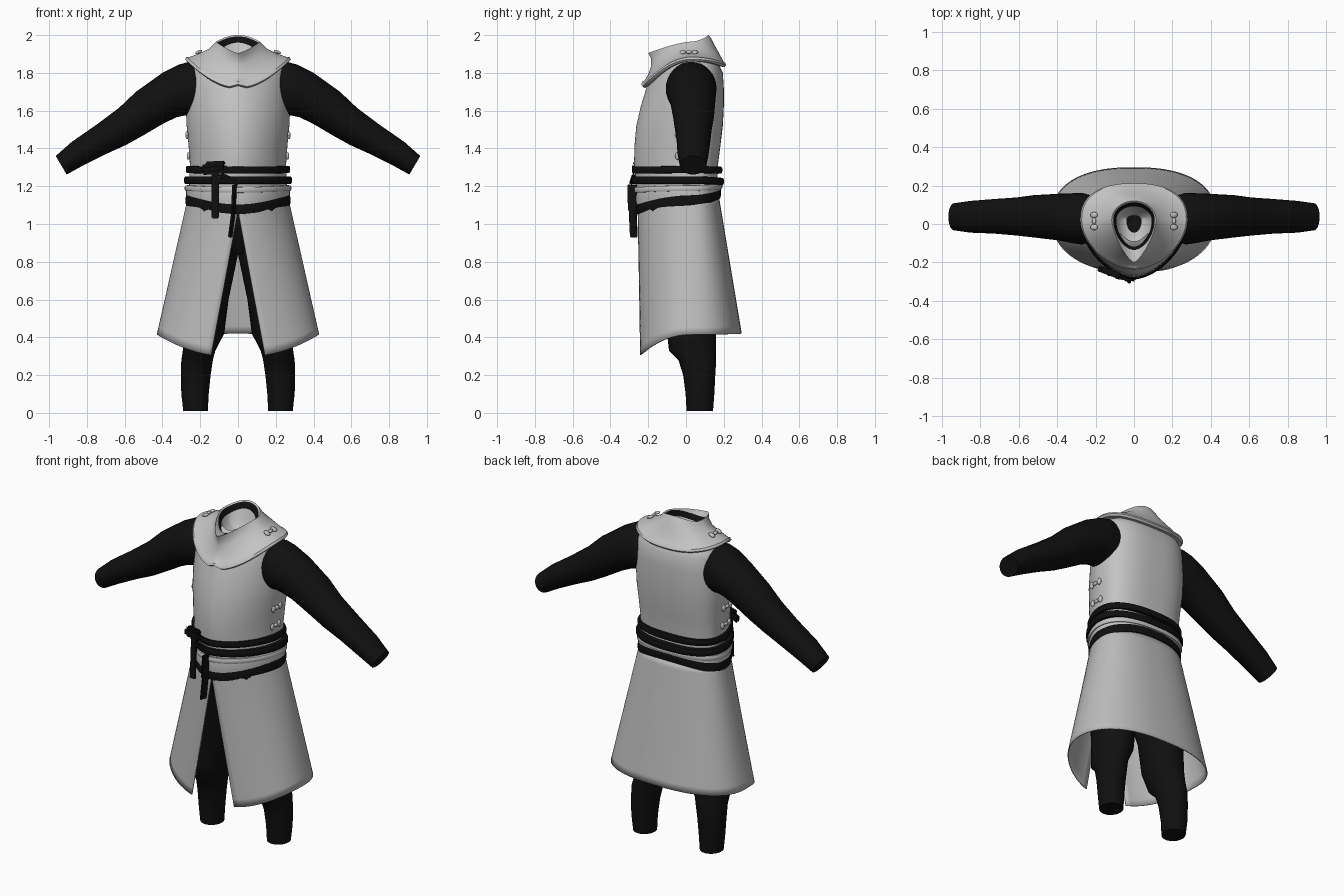
import bpy, bmesh, math
from mathutils import Matrix, Vector

if "Cube" in bpy.data.objects:
    bpy.data.objects.remove(bpy.data.objects["Cube"])


def material(name, value):
    m = bpy.data.materials.new(name)
    m.use_nodes = True
    col = (value, value, value, 1)
    m.diffuse_color = col
    bsdf = m.node_tree.nodes["Principled BSDF"]
    bsdf.inputs["Base Color"].default_value = col
    bsdf.inputs["Roughness"].default_value = 0.8
    return m


PALE = material("pale cloth", 0.55)
SKIRT = material("skirt cloth", 0.5)
BLACK = material("black cloth", 0.005)
SEG = 64


def finish(name, bm, mats, angle=40):
    """Turn a bmesh into a smooth shaded object."""
    bmesh.ops.recalc_face_normals(bm, faces=bm.faces)
    me = bpy.data.meshes.new(name)
    bm.to_mesh(me)
    bm.free()
    for m in mats:
        me.materials.append(m)
    me.shade_smooth()
    me.set_sharp_from_angle(angle=math.radians(angle))
    ob = bpy.data.objects.new(name, me)
    bpy.context.collection.objects.link(ob)
    return ob


def power(v, n):
    return math.copysign(abs(v) ** (2 / n), v)


def point(t, hw, yf, yb, zf, zs, zb, nf=1.8, nb=2.4, yc=0.02):
    """Point on a body section whose front, side and back heights differ."""
    c, s = math.cos(t), math.sin(t)
    n, y, z = (nf, yf, zf) if s < 0 else (nb, yb, zb)
    return Vector((hw * power(c, n), yc + (y - yc) * abs(power(s, n)), zs + (z - zs) * s * s))


def ring(*args, notch=0, **kw):
    pts = [point(math.tau * i / SEG, *args, **kw) for i in range(SEG)]
    for p in pts:
        if p.y < 0:
            p.z += notch * math.exp(-(p.x / 0.03) ** 2)
    return pts


def loft(name, rings, mats, pick=None, cap=(False, False), wrap=False, closed=True):
    """Skin a list of point rings; pick gives a material index per band."""
    bm = bmesh.new()
    rows = [[bm.verts.new(p) for p in r] for r in rings]
    pairs = list(zip(rows, rows[1:])) + ([(rows[-1], rows[0])] if wrap else [])
    for k, (a, b) in enumerate(pairs):
        n = len(a)
        for i in range(n if closed else n - 1):
            j = (i + 1) % n
            f = bm.faces.new((a[i], a[j], b[j], b[i]))
            f.material_index = pick[k] if pick else 0
    for want, row in zip(cap, (rows[0], rows[-1])):
        if want:
            bm.faces.new(row).material_index = len(mats) - 1
    return finish(name, bm, mats)


def band(name, mat, hw, yf, yb, zf, zs, zb, half, thick, nf=1.7):
    """Padded strip wrapped round the body."""
    section = [(-0.02, -1), (thick * 0.7, -0.9), (thick, -0.4),
               (thick, 0.4), (thick * 0.7, 0.9), (-0.02, 1)]
    rings = [ring(hw + o, yf - o, yb + o, zf + h * half, zs + h * half, zb + h * half, nf=nf)
             for o, h in section]
    return loft(name, rings, [mat], wrap=True)


def limb_ring(a, b, y0, y1, n=32):
    """Oval between two outline points (x, z) with a depth range."""
    pts = []
    for i in range(n):
        t = math.tau * i / n
        k = 0.5 + 0.5 * math.cos(t)
        y = (y0 + y1) / 2 + (y1 - y0) / 2 * math.sin(t)
        pts.append(Vector((b[0] + (a[0] - b[0]) * k, y, b[1] + (a[1] - b[1]) * k)))
    return pts


def flip(rings, side):
    return [[Vector((p.x * side, p.y, p.z)) for p in r] for r in rings]


# Sleeveless tunic body
body = [(1.10, .262, -.25, .165), (1.22, .258, -.265, .165), (1.32, .255, -.275, .17),
        (1.42, .262, -.272, .183), (1.52, .272, -.263, .195), (1.62, .276, -.24, .2),
        (1.72, .27, -.21, .2), (1.80, .264, -.18, .195), (1.85, .25, -.15, .17),
        (1.88, .2, -.13, .14), (1.90, .1, -.09, .09)]
loft("tunic_body", [ring(w, f, b, z, z, z, nf=1.75, nb=2.7) for z, w, f, b in body], [PALE])

# Collar mantle with beaded hem, raised neck and dark lining
collar = [ring(.255, -.2, .18, 1.725, 1.86, 1.835, notch=.02),
          ring(.272, -.222, .203, 1.712, 1.862, 1.83, notch=.02),
          ring(.28, -.236, .212, 1.72, 1.872, 1.84, notch=.02),
          ring(.272, -.232, .208, 1.735, 1.884, 1.852, notch=.02),
          ring(.258, -.222, .2, 1.745, 1.884, 1.858, notch=.012),
          ring(.2, -.2, .172, 1.79, 1.905, 1.91),
          ring(.15, -.184, .147, 1.84, 1.93, 1.955, nf=1.6, nb=2),
          ring(.125, -.185, .13, 1.875, 1.957, 1.988, nf=1.5, nb=2),
          ring(.116, -.2, .12, 1.905, 1.965, 2.0, nf=1.4, nb=2),
          ring(.108, -.135, .112, 1.9, 1.96, 1.993, nb=2),
          ring(.092, -.108, .092, 1.875, 1.925, 1.96, nf=2, nb=2),
          ring(.08, -.085, .08, 1.86, 1.88, 1.9, nf=2, nb=2),
          ring(.04, -.045, .045, 1.85, 1.85, 1.85, nf=2, nb=2)]
loft("collar", collar, [PALE, BLACK], pick=[0] * 9 + [1, 0, 0], cap=(False, True))

# Split skirt, open at the front
TOP, LEVELS, STEPS = 1.14, 18, 72
rows = []
for lv in range(LEVELS + 1):
    k = lv / LEVELS
    hw, nf = .266 + .164 * k, 1.75 + .45 * k
    edge = .003 + .14 * max(0, (k - .1) / .9)
    gap = math.asin((edge / hw) ** (nf / 2))
    row = []
    for i in range(STEPS + 1):
        t = -math.pi / 2 + gap + (math.tau - 2 * gap) * i / STEPS
        zf, zs, zb = (TOP + (h - TOP) * k for h in (.295, .415, .42))
        row.append(point(t, hw, -.255, .175 + .12 * k, zf, zs, zb, nf=nf, nb=2.4, yc=.03))
    rows.append(row)
skirt = loft("split_skirt", rows, [SKIRT], closed=False)
solid = skirt.modifiers.new("cloth thickness", "SOLIDIFY")
solid.thickness = .006

# Waist wrappings
band("tunic_hem", PALE, .268, -.258, .178, 1.135, 1.165, 1.185, .035, .006)
band("waist_roll", PALE, .27, -.262, .18, 1.18, 1.19, 1.2, .016, .012)
band("hip_band", BLACK, .268, -.254, .175, 1.08, 1.125, 1.165, .03, .01)
band("lower_belt", BLACK, .27, -.272, .185, 1.232, 1.232, 1.225, .021, .016)
band("upper_belt", BLACK, .262, -.272, .178, 1.285, 1.288, 1.285, .02, .014)

# Sleeves: upper outline, lower outline, depth
arm = [((.18, 1.84), (.2, 1.56), -.08, .14), ((.26, 1.858), (.28, 1.575), -.107, .162),
       ((.31, 1.845), (.325, 1.565), -.1, .16), ((.4, 1.8), (.39, 1.535), -.085, .157),
       ((.54, 1.7), (.5, 1.47), -.07, .15), ((.63, 1.615), (.59, 1.42), -.06, .138),
       ((.75, 1.525), (.7, 1.37), -.05, .13), ((.88, 1.435), (.82, 1.31), -.045, .12),
       ((.965, 1.36), (.907, 1.262), -.033, .108)]
# Trousers: height, inner, outer, depth
leg = [(.01, .16, .29, .003, .143), (.1, .155, .3, -.002, .15), (.2, .145, .303, -.015, .155),
       (.28, .133, .3, -.04, .16), (.33, .12, .292, -.09, .16), (.42, .073, .29, -.1, .16),
       (.6, .05, .29, -.11, .16), (.84, .0, .265, -.17, .15), (1.1, -.02, .23, -.21, .14)]
for side, word in ((1, "left"), (-1, "right")):
    loft(word + "_sleeve", flip([limb_ring(*s) for s in arm], side), [BLACK], cap=(True, True))
    loft(word + "_trouser_leg",
         flip([limb_ring((o, z), (i, z), f, b) for z, i, o, f, b in leg], side),
         [BLACK], cap=(True, True))
loft("trouser_seat", [ring(w, f, .14, z, z, z, nf=2) for z, w, f in
                      ((.84, .12, -.1), (.92, .2, -.17), (1.1, .23, -.215))],
     [BLACK], cap=(True, True))


# Hanging belt ends and knot
def strap(name, start, end, width, depth):
    a, b = Vector(start), Vector(end)
    bm = bmesh.new()
    turn = (b - a).to_track_quat("Z", "Y").to_matrix().to_4x4()
    size = Matrix.Diagonal((width, depth, (b - a).length, 1))
    bmesh.ops.create_cube(bm, size=1, matrix=Matrix.Translation((a + b) / 2) @ turn @ size)
    bmesh.ops.bevel(bm, geom=bm.edges[:], offset=depth * .3, segments=2, affect="EDGES")
    finish(name, bm, [BLACK])


strap("belt_knot", (-.2, -.225, 1.285), (-.06, -.278, 1.3), .03, .055)
strap("knot_loop", (-.17, -.235, 1.318), (-.07, -.268, 1.322), .03, .025)
strap("strap_fold", (-.1, -.275, 1.26), (.01, -.29, 1.215), .02, .03)
strap("long_strap", (-.12, -.25, 1.3), (-.12, -.265, 1.03), .038, .012)
strap("short_strap", (-.018, -.285, 1.21), (-.025, -.283, 1.07), .05, .014)
strap("short_strap_end", (-.022, -.283, 1.08), (-.042, -.276, .93), .042, .012)


# Clasps on the mantle and the side seams
def clasp(name, x, y, z, tilt):
    bm = bmesh.new()
    place = Matrix.Translation((x, y, z)) @ Matrix.Rotation(tilt, 4, "Y")
    for dy, size in ((0, (.011, .018, .009)), (-.032, (.021, .016, .009)),
                     (.032, (.021, .016, .009)), (0, (.006, .052, .006))):
        shape = Matrix.Translation((0, dy, 0)) @ Matrix.Diagonal((*size, 1))
        bmesh.ops.create_icosphere(bm, subdivisions=2, radius=1, matrix=place @ shape)
    finish(name, bm, [PALE])


for side, word in ((1, "left"), (-1, "right")):
    clasp(word + "_mantle_clasp", side * .208, .015, 1.91, side * .4)
    for n, (x, z) in enumerate(((.27, 1.47), (.262, 1.36))):
        clasp(f"{word}_side_clasp_{n + 1}", side * x, -.01, z, side * math.pi / 2)
